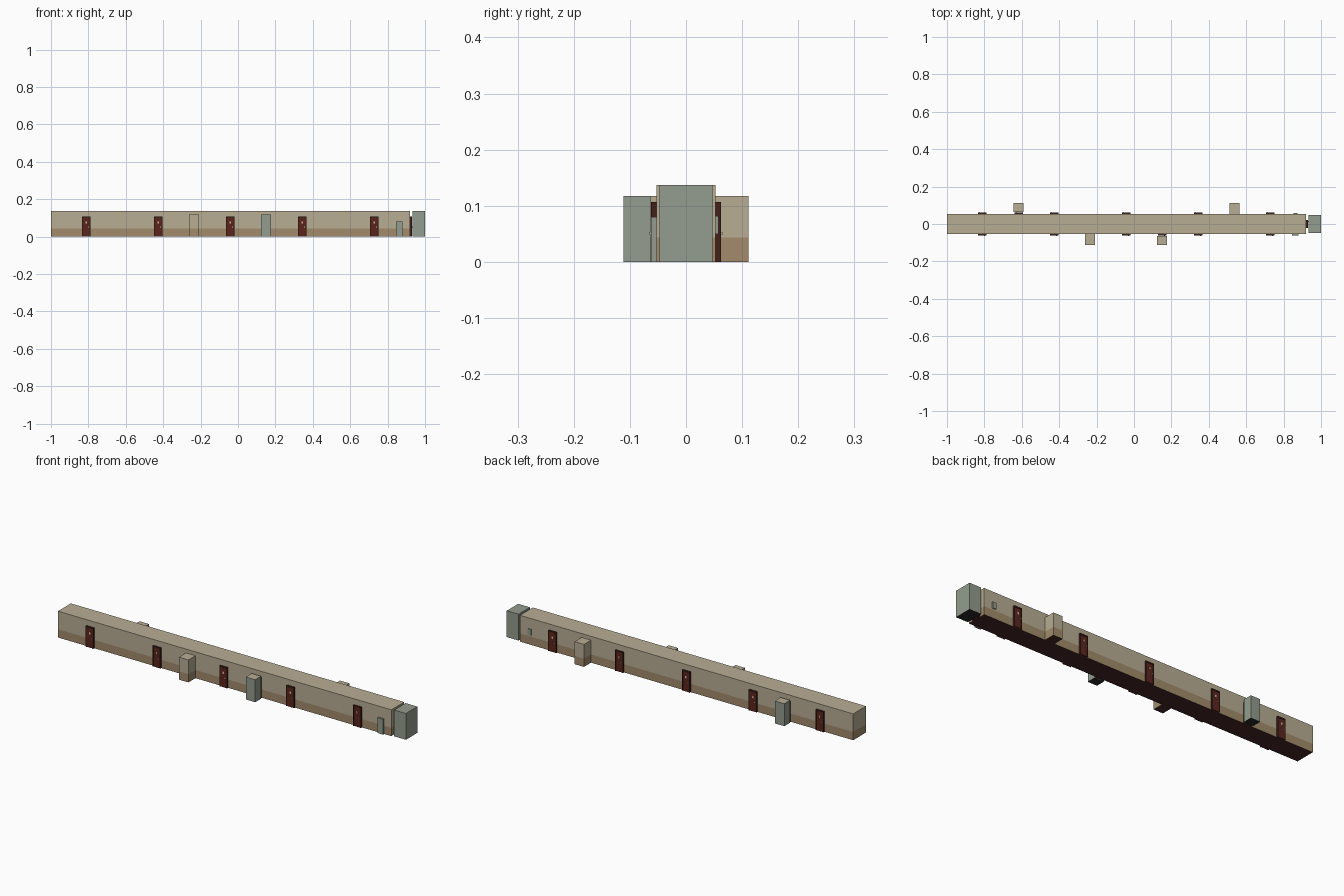
import bpy, bmesh, math
from mathutils import Matrix, Vector

if "Cube" in bpy.data.objects:
    bpy.data.objects.remove(bpy.data.objects["Cube"])


def material(name, r, g, b):
    def lin(c):
        c /= 255
        return c / 12.92 if c <= 0.04045 else ((c + 0.055) / 1.055) ** 2.4
    col = (lin(r), lin(g), lin(b), 1)
    m = bpy.data.materials.new(name)
    m.use_nodes = True
    m.diffuse_color = col
    m.node_tree.nodes["Principled BSDF"].inputs["Base Color"].default_value = col
    return m


BEIGE = material("beige wall", 184, 173, 148)
TAN = material("tan wainscot", 162, 139, 108)
CARPET = material("dark carpet", 70, 36, 38)
SAGE = material("sage panel", 148, 156, 142)
CHARCOAL = material("charcoal floor", 42, 40, 42)
MAROON = material("maroon door", 92, 36, 28)
FRAME = material("dark door frame", 66, 32, 26)
BRASS = material("pale brass", 205, 185, 150)

WAINSCOT = 0.043
HALF = 0.053


def box(name, x, y, z, mats, rule=None, cut=None, matrix=None):
    """Box from (min, max) ranges, optionally cut at a height and coloured by a face rule."""
    bm = bmesh.new()
    bmesh.ops.create_cube(bm, size=1)
    for v in bm.verts:
        v.co = Vector([r[0] + (c + 0.5) * (r[1] - r[0]) for c, r in zip(v.co, (x, y, z))])
    if cut:
        bmesh.ops.bisect_plane(bm, geom=bm.verts[:] + bm.edges[:] + bm.faces[:],
                               plane_co=(0, 0, cut), plane_no=(0, 0, 1))
    if rule:
        bm.normal_update()
        for f in bm.faces:
            f.material_index = rule(f)
    if matrix:
        bm.transform(matrix)
    mesh = bpy.data.meshes.new(name)
    bm.to_mesh(mesh)
    bm.free()
    for m in mats:
        mesh.materials.append(m)
    ob = bpy.data.objects.new(name, mesh)
    bpy.context.collection.objects.link(ob)
    return ob


def wall_rule(f):
    # floor, wainscot, then wall and ceiling
    if f.normal.z < -0.5:
        return 2
    return 1 if f.calc_center_median().z < WAINSCOT else 0


def cap_rule(f):
    # sides, floor, ceiling
    return 1 if f.normal.z < -0.5 else 2 if f.normal.z > 0.5 else 0


def door(name, place):
    """Door facing -y with its back on y = 0, moved to its wall."""
    w, h = 0.0225, 0.107
    for side, s in (("left", 1), ("right", -1)):
        box(f"{name}_{side}_jamb", sorted((s * w, s * (w - 0.004))), (-0.009, 0), (0, h),
            [FRAME], matrix=place)
    box(f"{name}_lintel", (0.004 - w, w - 0.004), (-0.009, 0), (h - 0.007, h),
        [FRAME], matrix=place)
    box(f"{name}_leaf", (0.004 - w, w - 0.004), (-0.007, 0), (0, h - 0.007),
        [MAROON], matrix=place)
    box(f"{name}_number_plate", (-0.004, 0.004), (-0.008, -0.006), (0.069, 0.081),
        [BRASS], matrix=place)
    box(f"{name}_knob", (0.011, 0.015), (-0.012, -0.006), (0.048, 0.053),
        [BRASS], matrix=place)


def wall_place(x, side):
    # side -1 is the front wall, +1 the back wall
    turn = Matrix.Rotation(math.pi if side > 0 else 0, 4, "Z")
    return Matrix.Translation((x, side * HALF, 0)) @ turn


# Corridor
box("corridor", (-1, 0.92), (-HALF, HALF), (0, 0.137), [BEIGE, TAN, CARPET], wall_rule, WAINSCOT)

# Room doors on both walls
for i in range(5):
    x = -0.812 + i * 0.385
    door(f"front_door_{i + 1}", wall_place(x, -1))
    door(f"back_door_{i + 1}", wall_place(x, 1))

# Open alcoves, beige like the corridor
for name, x, side in (("front_alcove", -0.235, -1), ("back_alcove", 0.537, 1)):
    box(name, (x - 0.027, x + 0.027), sorted((side * HALF, side * 0.111)), (0, 0.117),
        [BEIGE, TAN, CARPET], wall_rule, WAINSCOT)

# Closets behind their own doors
for name, x, side in (("front_closet", 0.15, -1), ("back_closet", -0.617, 1)):
    box(name, (x - 0.027, x + 0.027), sorted((side * 0.063, side * 0.111)), (0, 0.117),
        [SAGE, CHARCOAL, BEIGE], cap_rule)
    door(f"{name}_door", wall_place(x, side))

# End room and its door
box("end_room", (0.932, 1), (-0.047, 0.047), (0, 0.137), [SAGE, CHARCOAL, SAGE], cap_rule)
door("end_room_door", Matrix.Translation((0.92, 0, 0)) @ Matrix.Rotation(math.pi / 2, 4, "Z"))

# Fittings near the end room
box("floor_cabinet", (0.846, 0.879), (-0.062, -HALF), (0, 0.08), [SAGE])
box("wall_panel", (0.853, 0.873), (HALF, 0.058), (0.05, 0.082), [SAGE])
